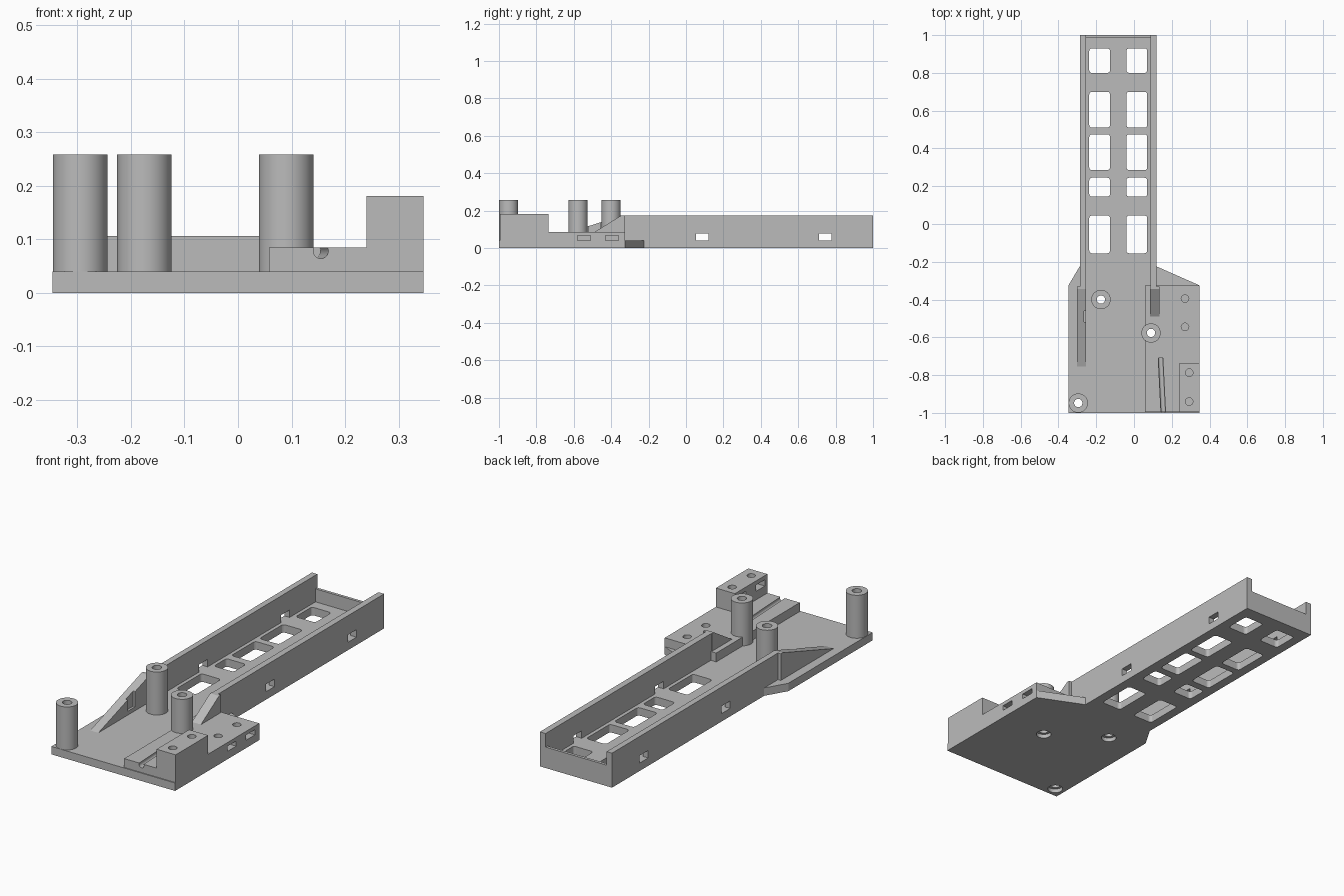
import bpy
import bmesh
from math import cos, sin, pi
from mathutils import Vector

if "Cube" in bpy.data.objects:
    bpy.data.objects.remove(bpy.data.objects["Cube"])

GREY = (0.5, 0.5, 0.5, 1)
mat = bpy.data.materials.new("light grey plastic")
mat.use_nodes = True
mat.diffuse_color = GREY
mat.node_tree.nodes["Principled BSDF"].inputs["Base Color"].default_value = GREY

W = 0.347               # half width of the wide plate
FLOOR, WALL = 0.04, 0.175
LOW, HIGH = 0.085, 0.181
POSTS = [(-0.295, -0.948), (-0.175, -0.4), (0.09, -0.577)]


def prism(pts, lo, hi, axis="z"):
    """Extrude a closed outline: xy along z, or yz along x."""
    place = (lambda p, h: (p[0], p[1], h)) if axis == "z" else (lambda p, h: (h, p[0], p[1]))
    bm = bmesh.new()
    face = bm.faces.new([bm.verts.new(place(p, lo)) for p in pts])
    ext = bmesh.ops.extrude_face_region(bm, geom=[face])
    verts = [v for v in ext["geom"] if isinstance(v, bmesh.types.BMVert)]
    shift = Vector(place((0, 0), hi - lo))
    bmesh.ops.translate(bm, verts=verts, vec=shift)
    bmesh.ops.recalc_face_normals(bm, faces=bm.faces[:])
    return bm


def box(x0, x1, y0, y1, z0, z1):
    return prism([(x0, y0), (x1, y0), (x1, y1), (x0, y1)], z0, z1)


def disc(x, y, r, z0, z1, n=32):
    return prism([(x + r * cos(2 * pi * i / n), y + r * sin(2 * pi * i / n)) for i in range(n)], z0, z1)


def rounded_window(x0, x1, y0, y1, r=0.014):
    pts = []
    corners = [(x1 - r, y1 - r), (x0 + r, y1 - r), (x0 + r, y0 + r), (x1 - r, y0 + r)]
    for q, (cx, cy) in enumerate(corners):
        for k in range(5):
            a = (q + k / 4) * pi / 2
            pts.append((cx + r * cos(a), cy + r * sin(a)))
    return prism(pts, -0.05, 0.1)


def to_object(name, bm):
    mesh = bpy.data.meshes.new(name)
    bm.to_mesh(mesh)
    bm.free()
    mesh.materials.append(mat)
    obj = bpy.data.objects.new(name, mesh)
    bpy.context.scene.collection.objects.link(obj)
    return obj


def part(name, bm, cutters=(), smooth=False):
    """Make an object and subtract each cutter from it."""
    obj = to_object(name, bm)
    bpy.ops.object.select_all(action="DESELECT")
    bpy.context.view_layer.objects.active = obj
    obj.select_set(True)
    for c in cutters:
        cutter = to_object("cutter", c)
        cutter.hide_render = True
        mod = obj.modifiers.new("cut", "BOOLEAN")
        mod.operation = "DIFFERENCE"
        mod.solver = "EXACT"
        mod.object = cutter
        bpy.ops.object.modifier_apply(modifier=mod.name)
        bpy.data.objects.remove(cutter)
    if smooth:
        bpy.ops.object.shade_smooth_by_angle(angle=0.6)
    return obj


# Base plate with two columns of windows and countersunk post holes
outline = [(-W, -1), (W, -1), (W, -0.325), (0.12, -0.225), (0.12, 1),
           (-0.285, 1), (-0.285, -0.22), (-W, -0.325)]
rows = [(0.80, 0.93), (0.51, 0.70), (0.285, 0.475), (0.145, 0.245), (-0.155, 0.045)]
cuts = [rounded_window(x, x + 0.11, y0, y1) for x in (-0.237, -0.04) for y0, y1 in rows]
for x, y in POSTS:
    cuts += [disc(x, y, 0.022, -0.05, 0.1), disc(x, y, 0.036, -0.05, 0.02)]
part("base_plate", prism(outline, 0, FLOOR), cuts)

# Channel side walls with cable openings
for name, x0, x1 in (("right_wall", -0.285, -0.255), ("left_wall", 0.088, 0.12)):
    holes = [box(x0 - 0.1, x1 + 0.1, y, y + 0.068, FLOOR, 0.078) for y in (0.053, 0.71)]
    part(name, box(x0, x1, -0.33, 1, FLOOR, WALL), holes)

# Low wall closing the back of the channel
part("end_wall", box(-0.255, 0.088, 0.985, 1, FLOOR, 0.106))

# Sloping buttresses in front of the walls
ramp = [(-0.33, FLOOR), (-0.33, WALL), (-0.345, WALL), (-0.755, FLOOR)]
part("right_ramp", prism(ramp, -0.301, -0.255, "x"),
     [box(-0.266, -0.2, -0.52, -0.46, 0.06, 0.2)])
ramp = [(-0.33, FLOOR), (-0.33, WALL), (-0.345, WALL), (-0.49, LOW), (-0.49, FLOOR)]
part("left_ramp", prism(ramp, 0.085, 0.135, "x"))

# Low mounting block: screw holes, side nut slots and a slanted round groove
cuts = []
for y in (-0.395, -0.545):
    cuts += [disc(0.27, y, 0.02, 0.05, 0.2),
             box(0.24, 0.4, y - 0.035, y + 0.035, FLOOR, 0.066)]
groove = bmesh.new()
bmesh.ops.create_cone(groove, cap_ends=True, segments=24, radius1=0.014, radius2=0.014, depth=0.32)
start, end = Vector((0.156, -1.02, 0.078)), Vector((0.141, -0.72, 0.078))
turn = (end - start).to_track_quat("Z", "Y").to_matrix()
bmesh.ops.rotate(groove, verts=groove.verts[:], matrix=turn)
bmesh.ops.translate(groove, verts=groove.verts[:], vec=(start + end) / 2)
cuts.append(groove)
cuts.append(disc(0.09, -0.577, 0.022, 0, 0.2))
part("low_block", box(0.058, W, -0.995, -0.325, FLOOR, LOW), cuts, smooth=True)

# Raised mounting block at the front corner, with inner nut slots
cuts = []
for y in (-0.787, -0.94):
    cuts += [disc(0.292, y, 0.02, 0.11, 0.3),
             box(0.2, 0.325, y - 0.035, y + 0.035, 0.128, 0.16)]
part("raised_block", box(0.24, W, -0.995, -0.735, LOW, HIGH), cuts, smooth=True)

# Hollow posts
for i, (x, y) in enumerate(POSTS):
    part(f"post_{i + 1}", disc(x, y, 0.051, FLOOR, 0.258, 48),
         [disc(x, y, 0.022, 0, 0.4)], smooth=True)
